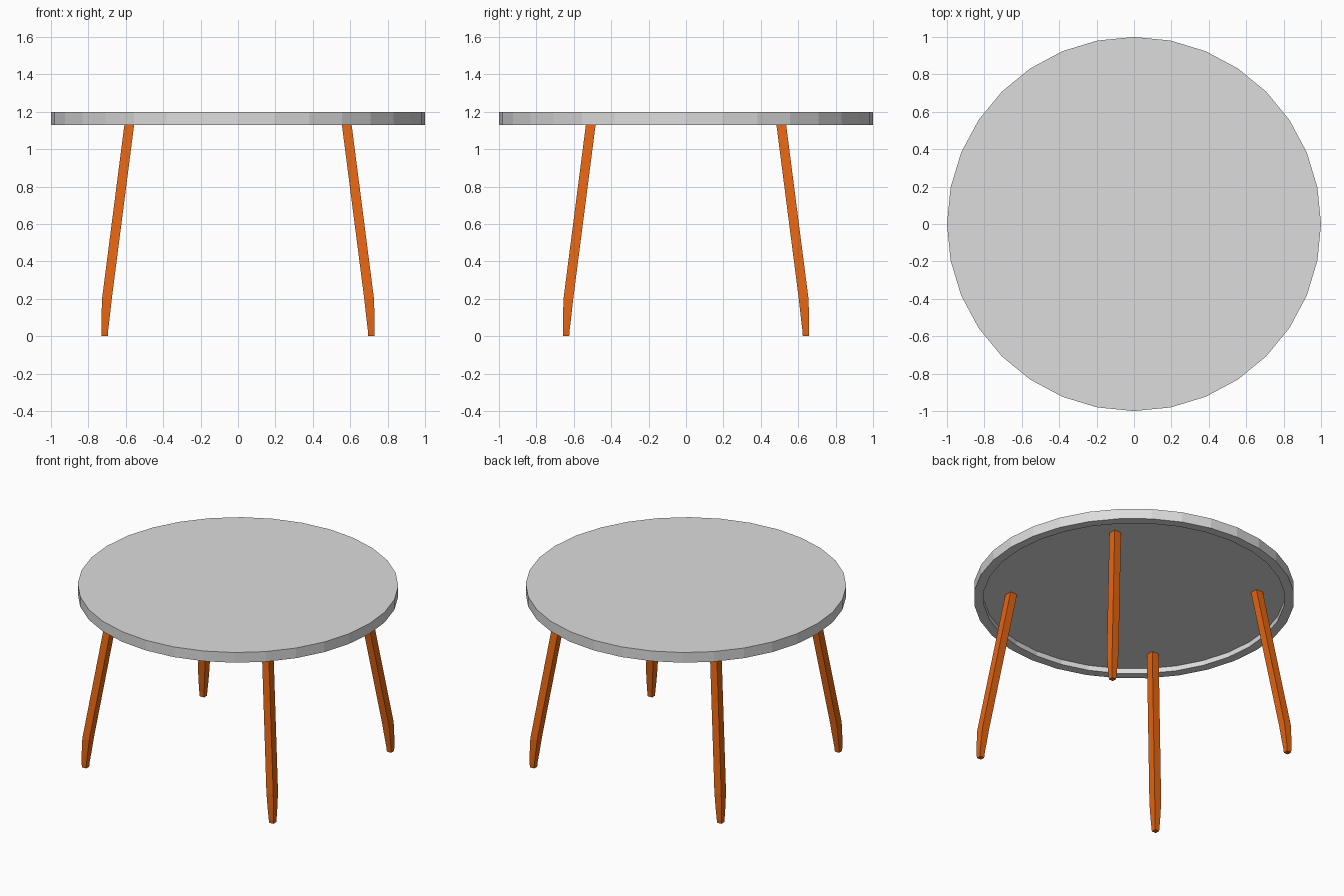
import bpy
import bmesh
from math import cos, sin, pi

cube = bpy.data.objects.get("Cube")
if cube:
    bpy.data.objects.remove(cube, do_unlink=True)


def make_material(name, color):
    mat = bpy.data.materials.new(name)
    mat.use_nodes = True
    mat.diffuse_color = color
    mat.node_tree.nodes["Principled BSDF"].inputs["Base Color"].default_value = color
    return mat


def loft(name, rings, mat):
    """Join a sequence of closed rings into a capped flat-shaded solid."""
    bm = bmesh.new()
    loops = [[bm.verts.new(p) for p in ring] for ring in rings]
    n = len(loops[0])
    for low, high in zip(loops, loops[1:]):
        for i in range(n):
            j = (i + 1) % n
            bm.faces.new((low[i], low[j], high[j], high[i]))
    bm.faces.new(loops[0])
    bm.faces.new(loops[-1])
    bmesh.ops.recalc_face_normals(bm, faces=bm.faces)
    mesh = bpy.data.meshes.new(name)
    bm.to_mesh(mesh)
    bm.free()
    mesh.materials.append(mat)
    obj = bpy.data.objects.new(name, mesh)
    bpy.context.collection.objects.link(obj)
    return obj


def circle(radius, z, sides=32):
    angles = [2 * pi * i / sides for i in range(sides)]
    return [(radius * cos(a), radius * sin(a), z) for a in angles]


def square(x, y, z, half):
    return [(x + half * u, y + half * v, z)
            for u, v in ((-1, -1), (1, -1), (1, 1), (-1, 1))]


grey = make_material("light grey", (0.72, 0.72, 0.72, 1))
orange = make_material("orange wood", (0.78, 0.13, 0.006, 1))

# Round top with a shallow recess underneath, leaving a rim
TOP, RIM, RECESS = 1.2, 1.13, 1.165
loft("table_top", [circle(0.94, RECESS), circle(0.94, RIM),
                   circle(1, RIM), circle(1, TOP)], grey)

# Splayed square legs with tapered feet: height, x centre, half width
stations = [(0, 0.7125, 0.016), (0.03, 0.7125, 0.018), (0.1, 0.708, 0.022),
            (0.2, 0.701, 0.026), (RECESS, 0.577, 0.026)]
DEPTH_SHIFT = 0.072
for depth, sy in (("front", -1), ("back", 1)):
    for side, sx in (("right", -1), ("left", 1)):
        rings = [square(sx * x, sy * (x - DEPTH_SHIFT), z, half)
                 for z, x, half in stations]
        loft(f"{depth}_{side}_leg", rings, orange)
